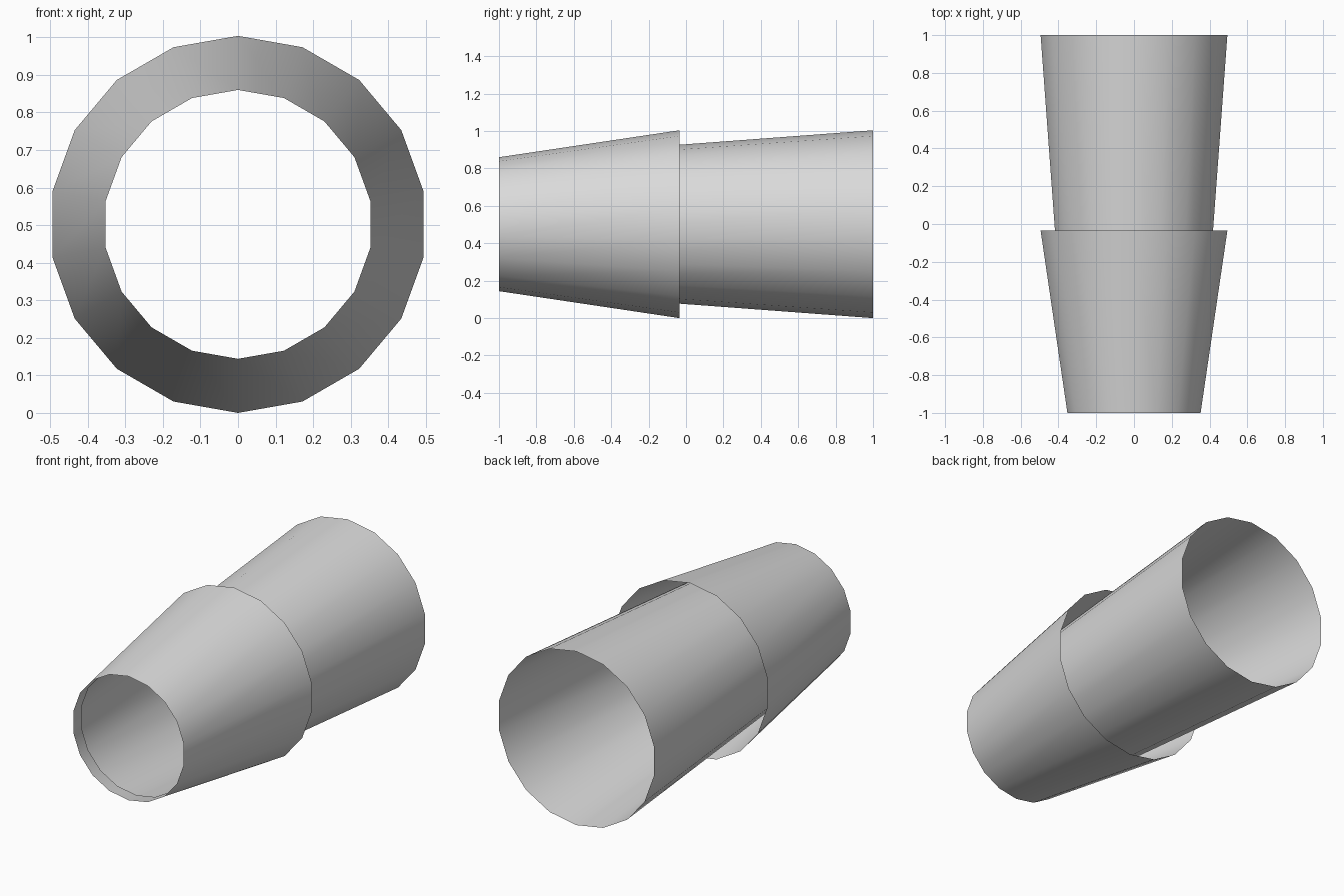
import bpy
import bmesh
import math
from mathutils import Matrix

cube = bpy.data.objects.get("Cube")
if cube:
    bpy.data.objects.remove(cube, do_unlink=True)

SIDES = 18
R_NARROW, R_WIDE = 0.358, 0.502

# Single grey finish
grey = bpy.data.materials.new("light_grey")
grey.use_nodes = True
colour = (0.7, 0.7, 0.7, 1.0)
grey.diffuse_color = colour
grey.node_tree.nodes["Principled BSDF"].inputs["Base Color"].default_value = colour


def open_cone(name, y_front, y_back):
    """Open-ended thin tapered tube along y, narrow end to the front."""
    bm = bmesh.new()
    bmesh.ops.create_cone(bm, cap_ends=False, segments=SIDES, radius1=R_NARROW,
                          radius2=R_WIDE, depth=y_back - y_front)
    place = (Matrix.Translation((0, (y_front + y_back) / 2, R_WIDE))
             @ Matrix.Rotation(-math.pi / 2, 4, 'X'))
    bmesh.ops.transform(bm, matrix=place, verts=bm.verts)
    # Make every face point away from the tube's axis
    for f in bm.faces:
        f.normal_update()
        c = f.calc_center_median()
        if f.normal.x * c.x + f.normal.z * (c.z - R_WIDE) < 0:
            f.normal_flip()
        f.smooth = True
    mesh = bpy.data.meshes.new(name)
    bm.to_mesh(mesh)
    bm.free()
    mesh.materials.append(grey)
    obj = bpy.data.objects.new(name, mesh)
    bpy.context.collection.objects.link(obj)
    return obj


# Short outer sleeve at the front, long inner tube running through it to the back
open_cone("front_sleeve", -1.0, -0.035)
open_cone("long_tube", -0.93, 1.0)
